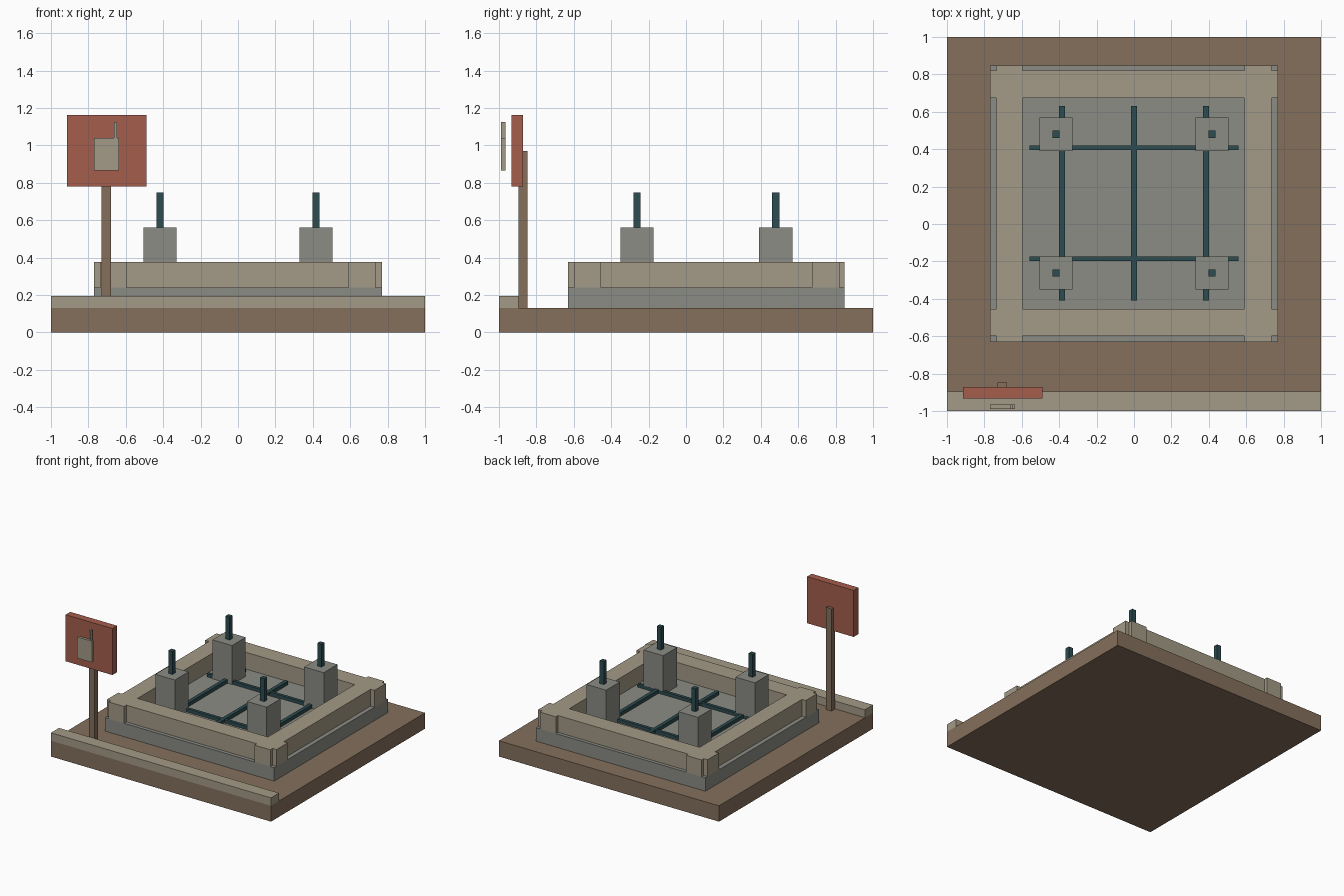
import bpy
import bmesh

cube = bpy.data.objects.get("Cube")
if cube:
    bpy.data.objects.remove(cube, do_unlink=True)


def material(name, rgb):
    """Flat material from 0-255 display values."""
    linear = [((c / 255 + 0.055) / 1.055) ** 2.4 for c in rgb] + [1.0]
    mat = bpy.data.materials.new(name)
    mat.use_nodes = True
    mat.diffuse_color = linear
    mat.node_tree.nodes["Principled BSDF"].inputs["Base Color"].default_value = linear
    return mat


EARTH = material("earth brown", (133, 112, 92))
STONE = material("tan stone", (163, 154, 134))
CONCRETE = material("grey concrete", (139, 140, 133))
STEEL = material("dark teal steel", (45, 76, 80))
RED = material("sign red", (165, 94, 77))


def add_object(name, bm, mat):
    bmesh.ops.recalc_face_normals(bm, faces=bm.faces)
    mesh = bpy.data.meshes.new(name)
    bm.to_mesh(mesh)
    bm.free()
    mesh.materials.append(mat)
    obj = bpy.data.objects.new(name, mesh)
    bpy.context.collection.objects.link(obj)
    return obj


def box(name, x, y, z, mat):
    """Box between the (low, high) limits on each axis."""
    bm = bmesh.new()
    bmesh.ops.create_cube(bm, size=1)
    for v in bm.verts:
        v.co = [lim[0] if c < 0 else lim[1] for c, lim in zip(v.co, (x, y, z))]
    return add_object(name, bm, mat)


def around(centre, half):
    return (centre - half, centre + half)


# Ground, kerb and foundation slab
FLOOR = 0.24
box("ground", (-1, 1), (-1, 1), (0, 0.13), EARTH)
box("kerb", (-1, 1), (-1, -0.895), (0.13, 0.195), STONE)
box("foundation_slab", (-0.77, 0.77), (-0.63, 0.848), (0.13, FLOOR), CONCRETE)

# Wall ring with raised corner pads and notched corners
xs = [-0.77, -0.735, -0.595, 0.59, 0.735, 0.77]
ys = [-0.63, -0.6, -0.455, 0.673, 0.82, 0.848]
bm = bmesh.new()
grid = [[bm.verts.new((x, y, FLOOR)) for y in ys] for x in xs]
for i in range(5):
    for j in range(5):
        edge_i, edge_j = i in (0, 4), j in (0, 4)
        notch = edge_i and edge_j
        recess = (edge_i and j == 2) or (edge_j and i == 2)
        if notch or recess or (i == 2 and j == 2):
            continue
        bm.faces.new((grid[i][j], grid[i + 1][j], grid[i + 1][j + 1], grid[i][j + 1]))
bmesh.ops.delete(bm, geom=[v for v in bm.verts if not v.link_faces], context="VERTS")
top = bmesh.ops.extrude_face_region(bm, geom=bm.faces[:], use_keep_orig=True)["geom"]
for v in top:
    if isinstance(v, bmesh.types.BMVert):
        v.co.z = 0.378
add_object("wall_ring", bm, STONE)

# Column footings with steel stubs
for side, x in (("right", -0.417), ("left", 0.417)):
    for end, y in (("front", -0.262), ("back", 0.48)):
        box(f"{end}_{side}_footing", around(x, 0.089), around(y, 0.089), (FLOOR, 0.56), CONCRETE)
        box(f"{end}_{side}_steel_stub", around(x, 0.019), around(y, 0.019), (0.56, 0.748), STEEL)

# Reinforcing bars on the floor
for n, x in enumerate((-0.385, 0, 0.385)):
    box(f"long_bar_{n + 1}", around(x, 0.015), (-0.41, 0.63), (FLOOR, 0.27), STEEL)
for n, y in enumerate((-0.185, 0.408)):
    box(f"cross_bar_{n + 1}", (-0.56, 0.56), around(y, 0.0125), (FLOOR, 0.267), STEEL)

# Sign with post and symbol plates standing proud of it
box("sign_post", (-0.73, -0.68), (-0.895, -0.848), (0.13, 0.97), EARTH)
box("sign_board", (-0.915, -0.49), (-0.932, -0.871), (0.78, 1.162), RED)
box("sign_symbol", (-0.77, -0.637), (-0.988, -0.965), (0.865, 1.04), STONE)
box("sign_symbol_stem", (-0.663, -0.648), (-0.988, -0.965), (1.04, 1.125), STONE)
